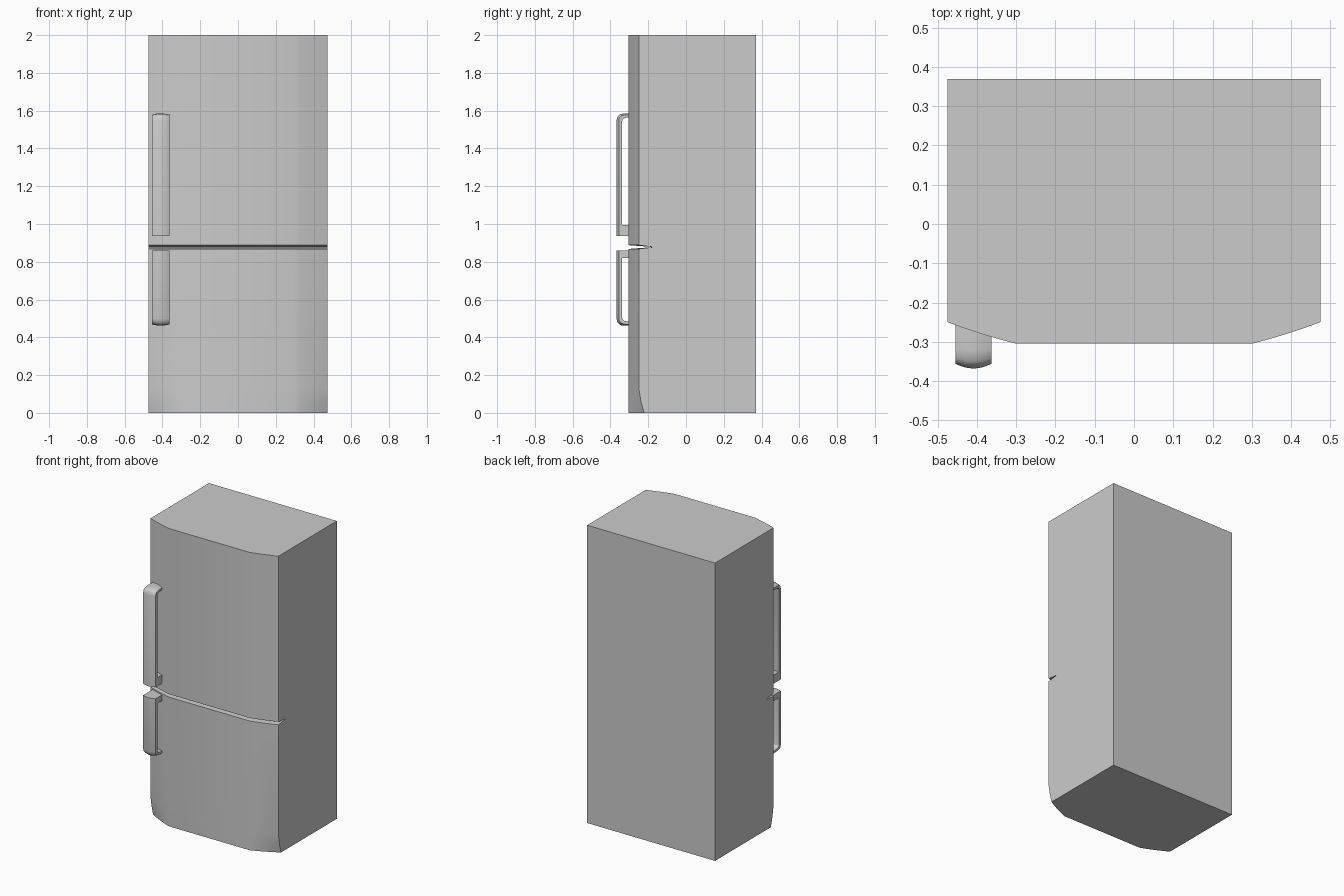
import bpy, bmesh, math

if "Cube" in bpy.data.objects:
    bpy.data.objects.remove(bpy.data.objects["Cube"])


def loft(name, rings, angle=35):
    """Skin a stack of matching closed rings and cap both ends."""
    bm = bmesh.new()
    rows = [[bm.verts.new(p) for p in ring] for ring in rings]
    n = len(rows[0])
    for a, b in zip(rows, rows[1:]):
        for i in range(n):
            j = (i + 1) % n
            bm.faces.new((a[i], a[j], b[j], b[i]))
    bm.faces.new(rows[0][::-1])
    bm.faces.new(rows[-1])
    bmesh.ops.recalc_face_normals(bm, faces=bm.faces)
    mesh = bpy.data.meshes.new(name)
    bm.to_mesh(mesh)
    bm.free()
    obj = bpy.data.objects.new(name, mesh)
    bpy.context.collection.objects.link(obj)
    bpy.ops.object.select_all(action='DESELECT')
    obj.select_set(True)
    bpy.context.view_layer.objects.active = obj
    bpy.ops.object.shade_smooth_by_angle(angle=math.radians(angle))
    return obj


# Cabinet outline: flat back, bowed front with curved corners
def outline(z, front=None, corner_y=-0.25):
    half = []
    for i in range(7):
        t = i / 6
        x = 0.475 - 0.175 * t
        y = corner_y + (-0.305 - corner_y) * (1.2 * t - 0.2 * t * t)
        half.append((x, y if front is None else front))
    pts = [(-0.475, 0.37), (0.475, 0.37)] + half + [(-x, y) for x, y in reversed(half)]
    return [(x, y, z) for x, y in pts]


# Cabinet with a wedge-shaped gap between the doors and tucked lower corners
loft("fridge_body", [
    outline(0, corner_y=-0.222),
    outline(0.06, corner_y=-0.238),
    outline(0.13),
    outline(0.868),
    outline(0.878, front=-0.17),
    outline(0.888),
    outline(2.0),
])


# Handle: bar with a bowed face, bent into the door at one end, block at the other
def handle(name, z_root, z_tip, post):
    s = 1 if z_tip > z_root else -1
    # outer y, outer z, inner y, inner z, bulge direction (y, z)
    stations = [
        (-0.356, z_root, -0.338, z_root, -1, 0),
        (-0.356, z_tip - s * 0.035, -0.338, z_tip - s * 0.04, -1, 0),
        (-0.352, z_tip - s * 0.020, -0.335, z_tip - s * 0.030, -0.9, 0.4),
        (-0.341, z_tip - s * 0.010, -0.328, z_tip - s * 0.024, -0.6, 0.8),
        (-0.320, z_tip - s * 0.005, -0.315, z_tip - s * 0.020, 0, 0.6),
        (-0.250, z_tip - s * 0.004, -0.250, z_tip - s * 0.018, 0, 0.5),
    ]
    rings = []
    for oy, oz, iy, iz, by, bz in stations:
        ring = [(-0.455, iy, iz), (-0.363, iy, iz)]
        for i in range(9):
            u = 1 - i / 4
            h = 0.012 * (1 - u * u)
            ring.append((-0.409 + 0.046 * u, oy + by * h, oz + s * bz * h))
        rings.append(ring)
    loft(name, rings, 40)
    z1 = z_root + s * post
    loft(name + "_mount", [
        [(x, y, z) for x, y in ((-0.455, -0.339), (-0.363, -0.339),
                                (-0.363, -0.25), (-0.455, -0.25))]
        for z in (z_root, z1)])


handle("upper_handle", 0.936, 1.583, 0.058)
handle("lower_handle", 0.859, 0.464, 0.039)
